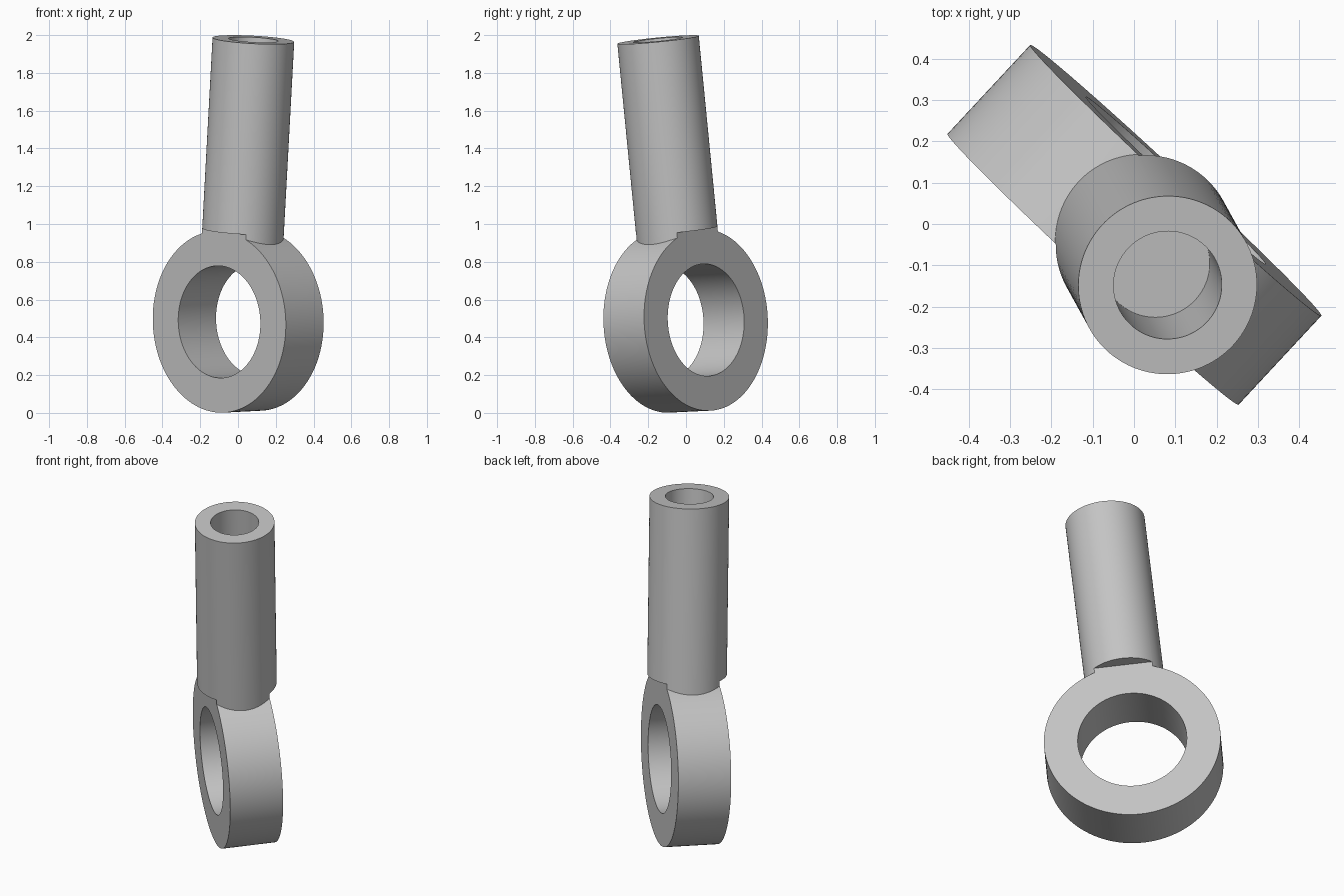
import bpy, bmesh
from math import pi, radians
from mathutils import Matrix, Vector

cube = bpy.data.objects.get("Cube")
if cube:
    bpy.data.objects.remove(cube, do_unlink=True)

# Dimensions in the part's own frame: ring centre at origin, shank along z, ring axis along y
RING_R, RING_HOLE, WIDTH = 0.481, 0.297, 0.294
SHANK_R, BORE_R, LENGTH, BORE_DEPTH = 0.2165, 0.131, 1.498, 0.54

grey = bpy.data.materials.new("grey metal")
grey.use_nodes = True
color = (0.55, 0.55, 0.55, 1)
grey.diffuse_color = color
grey.node_tree.nodes["Principled BSDF"].inputs["Base Color"].default_value = color


def add_object(name, bm):
    mesh = bpy.data.meshes.new(name)
    bm.to_mesh(mesh)
    bm.free()
    mesh.materials.append(grey)
    obj = bpy.data.objects.new(name, mesh)
    bpy.context.collection.objects.link(obj)
    return obj


def cylinder(name, radius, start, end, along_y=False):
    bm = bmesh.new()
    bmesh.ops.create_cone(bm, cap_ends=True, segments=128, radius1=radius, radius2=radius,
                          depth=end - start,
                          matrix=Matrix.Translation((0, 0, (start + end) / 2)))
    if along_y:
        bm.transform(Matrix.Rotation(pi / 2, 4, "X"))
    return add_object(name, bm)


def box(name, size, centre):
    bm = bmesh.new()
    bmesh.ops.create_cube(bm, size=1, matrix=Matrix.Translation(centre) @ Matrix.Diagonal((*size, 1)))
    return add_object(name, bm)


# Over-wide ring blank joined to the shank, then trimmed to width and bored
body = cylinder("rod_end", RING_R, -0.3, 0.3, along_y=True)
tools = [("UNION", cylinder("shank", SHANK_R, 0.36, LENGTH))]
for side in (-1, 1):
    trim = box("side_trim", (1.4, 0.6, 1.2), (0, side * (WIDTH / 2 + 0.3), RING_R + 0.001 - 0.6))
    tools.append(("DIFFERENCE", trim))
tools.append(("DIFFERENCE", cylinder("eye_cutter", RING_HOLE, -0.5, 0.5, along_y=True)))
tools.append(("DIFFERENCE", cylinder("bore_cutter", BORE_R, LENGTH - BORE_DEPTH, LENGTH + 0.2)))
for operation, tool in tools:
    mod = body.modifiers.new(tool.name, "BOOLEAN")
    mod.operation, mod.object, mod.solver = operation, tool, "EXACT"
    tool.hide_render = True

# Bake the cuts and drop the helpers
bpy.context.view_layer.update()
evaluated = body.evaluated_get(bpy.context.evaluated_depsgraph_get())
result = bpy.data.meshes.new_from_object(evaluated)
body.modifiers.clear()
body.data = result
for _, tool in tools:
    bpy.data.objects.remove(tool, do_unlink=True)

# Tilt the finished part into place
up = Vector((0.0537, -0.0974, 0.9938)).normalized()
axis = Vector((0.681, 0.732, 0.035))
axis = (axis - axis.dot(up) * up).normalized()
turn = Matrix((axis.cross(up), axis, up)).transposed().to_4x4()
result.transform(Matrix.Translation((0.001, -0.002, 0.487)) @ turn)

# Smooth round walls, crisp rims
bpy.ops.object.select_all(action="DESELECT")
body.select_set(True)
bpy.context.view_layer.objects.active = body
bpy.ops.object.shade_smooth_by_angle(angle=radians(30))
